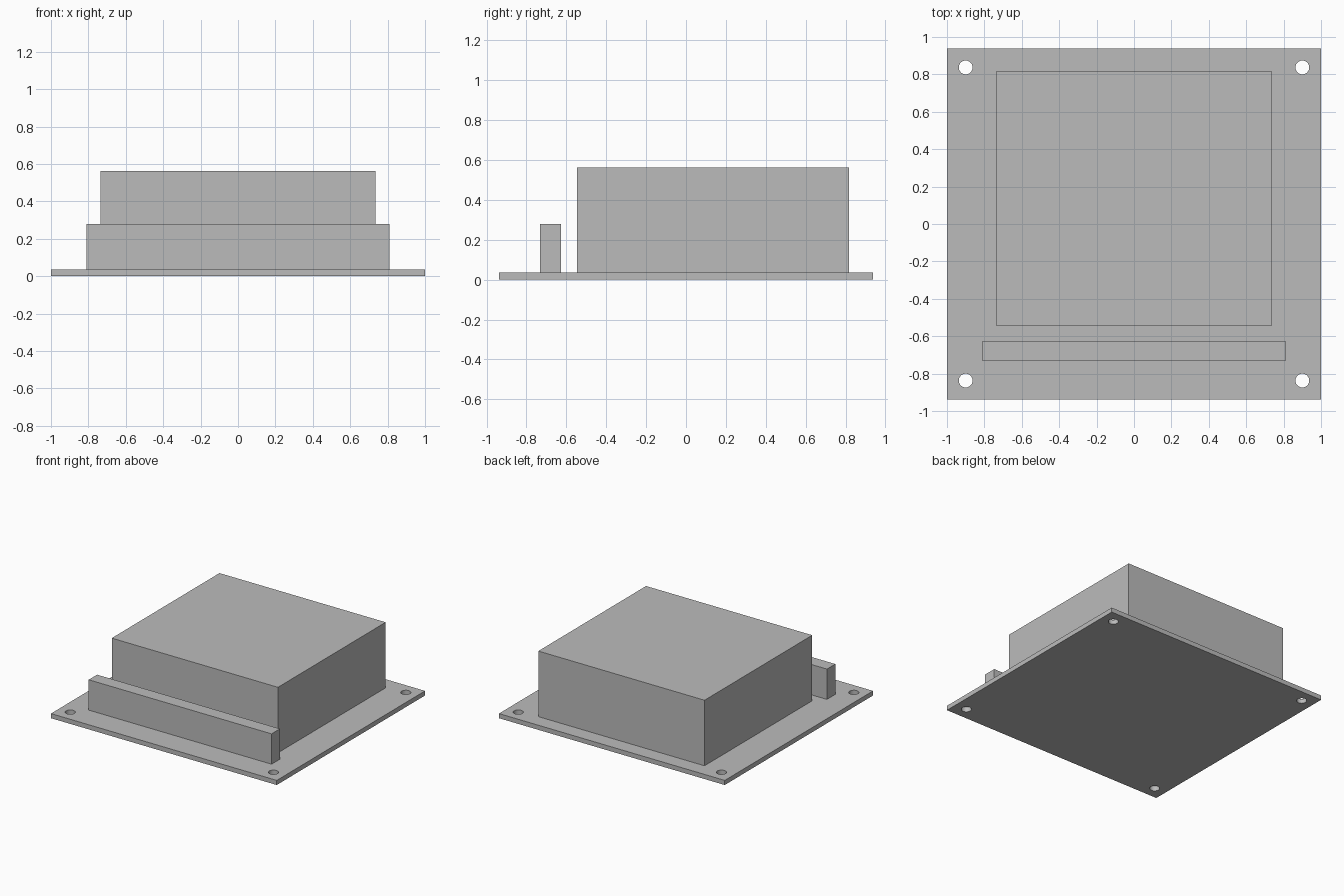
import bpy

# Remove the default cube
cube = bpy.data.objects.get("Cube")
if cube:
    bpy.data.objects.remove(cube, do_unlink=True)

# Single plain grey
grey = bpy.data.materials.new("light grey")
grey.use_nodes = True
colour = (0.5, 0.5, 0.5, 1)
grey.diffuse_color = colour
grey.node_tree.nodes["Principled BSDF"].inputs["Base Color"].default_value = colour

PLATE_TOP = 0.037
HOLE_X, HOLE_Y, HOLE_R = 0.9, 0.837, 0.037


def box(name, x, y, z):
    """Box spanning the given (low, high) ranges."""
    spans = (x, y, z)
    bpy.ops.mesh.primitive_cube_add(size=1, location=[(a + b) / 2 for a, b in spans])
    obj = bpy.context.object
    obj.name = name
    obj.scale = [b - a for a, b in spans]
    bpy.ops.object.transform_apply(location=False, rotation=False, scale=True)
    obj.data.materials.append(grey)
    return obj


# Base plate, main housing and front connector strip
plate = box("base_plate", (-1, 1), (-0.938, 0.938), (0, PLATE_TOP))
box("housing", (-0.736, 0.736), (-0.546, 0.817), (PLATE_TOP, 0.562))
box("connector_strip", (-0.81, 0.81), (-0.732, -0.626), (PLATE_TOP, 0.28))

# Mounting holes in the four corners
for sx in (-1, 1):
    for sy in (-1, 1):
        bpy.ops.mesh.primitive_cylinder_add(
            vertices=48, radius=HOLE_R, depth=0.2,
            location=(sx * HOLE_X, sy * HOLE_Y, PLATE_TOP / 2))
        cutter = bpy.context.object
        cutter.name = "hole_cutter"
        cutter.data.materials.append(grey)
        cut = plate.modifiers.new("mounting_hole", "BOOLEAN")
        cut.operation = "DIFFERENCE"
        cut.solver = "EXACT"
        cut.object = cutter
        bpy.context.view_layer.objects.active = plate
        bpy.ops.object.modifier_apply(modifier=cut.name)
        bpy.data.objects.remove(cutter, do_unlink=True)

# Smooth hole walls, sharp plate edges
bpy.ops.object.select_all(action="DESELECT")
plate.select_set(True)
bpy.context.view_layer.objects.active = plate
bpy.ops.object.shade_smooth_by_angle()
